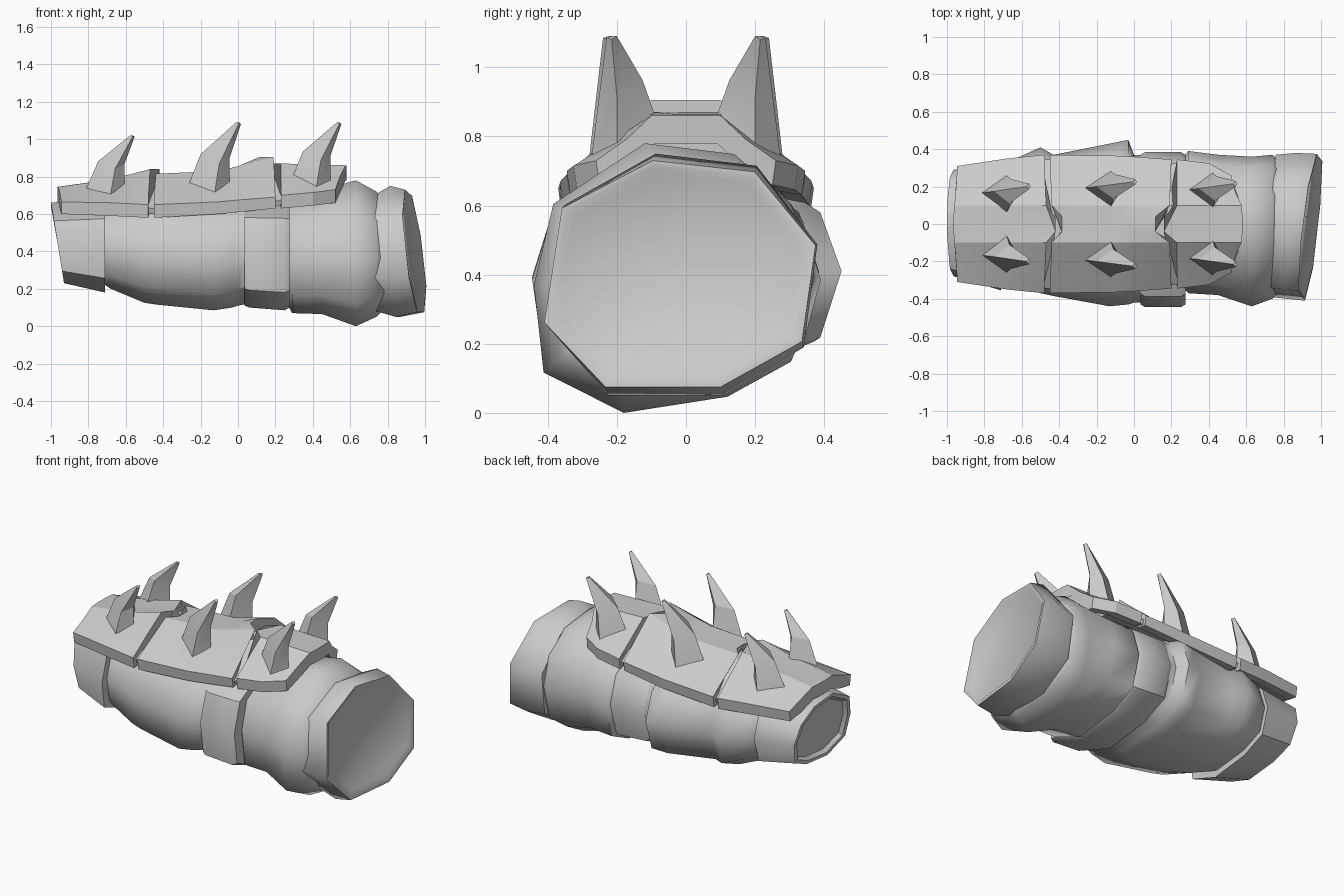
import bpy, bmesh, math

grey = bpy.data.materials.new("grey")
grey.diffuse_color = (0.6, 0.6, 0.6, 1)


def finish(name, bm, angle):
    bmesh.ops.recalc_face_normals(bm, faces=bm.faces)
    me = bpy.data.meshes.new(name)
    bm.to_mesh(me)
    bm.free()
    ob = bpy.data.objects.new(name, me)
    bpy.context.collection.objects.link(ob)
    me.materials.append(grey)
    bpy.context.view_layer.objects.active = ob
    ob.select_set(True)
    bpy.ops.object.shade_smooth_by_angle(angle=math.radians(angle))
    ob.select_set(False)


def loft(name, rings, angle):
    """Skin closed rings of equal length and cap both ends."""
    bm = bmesh.new()
    vs = [[bm.verts.new(p) for p in r] for r in rings]
    n = len(vs[0])
    for a, b in zip(vs, vs[1:]):
        for i in range(n):
            j = (i + 1) % n
            bm.faces.new((a[i], a[j], b[j], b[i]))
    bm.faces.new(vs[0])
    bm.faces.new(vs[-1])
    finish(name, bm, angle)


# Irregular cross-sections: octagon for the cuff, ten sides for the sleeves and bands
OCT = [(-.2, 1), (.55, .9), (1, .25), (.9, -.6), (.3, -1), (-.55, -1), (-1, -.43), (-.87, .58)]
DEC = [(-.2, 1), (.45, .92), (.86, .55), (1, .0), (.86, -.62), (.4, -.88), (-.35, -1),
       (-.93, -.7), (-1, -.05), (-.86, .55)]


def ring(shape, x, yl, yr, zb, zt, tz=0, ty=0):
    return [(x + tz * v + ty * u, (yl + yr) / 2 + u * (yr - yl) / 2,
             (zb + zt) / 2 + v * (zt - zb) / 2) for u, v in shape]


# Arm sections: (x, y left, y right, z bottom, z top, x tilt by z, x tilt by y)
SECTIONS = {
    "wrist_band": (DEC, [(-.94, -.24, .25, .27, .62, -.03), (-.965, -.25, .26, .25, .64, -.035),
                         (-.965, -.28, .29, .23, .66, -.035), (-.71, -.355, .33, .18, .69)]),
    "sleeve": (DEC, [(-.74, -.29, .28, .24, .66), (-.68, -.32, .33, .2, .68), (-.5, -.37, .41, .125, .71),
                     (-.43, -.385, .37, .115, .71), (-.13, -.44, .43, .085, .72), (-.03, -.43, .45, .10, .72),
                     (.0, -.42, .37, .11, .72), (.05, -.42, .37, .12, .72)]),
    "middle_band": (DEC, [(.035, -.43, .37, .11, .72), (.06, -.445, .385, .10, .72),
                          (.25, -.445, .385, .085, .72), (.275, -.43, .37, .10, .71)]),
    "elbow_sleeve": (DEC, [(.25, -.33, .34, .14, .68), (.29, -.37, .39, .07, .70), (.45, -.38, .37, .065, .73),
                           (.63, -.44, .36, .0, .78), (.74, -.40, .37, .05, .72), (.78, -.36, .33, .09, .68)]),
    "elbow_cuff": (OCT, [(.74, -.39, .37, .08, .70, -.01, .02), (.84, -.40, .38, .05, .75, -.02, .03),
                         (.942, -.41, .375, .075, .73, -.04, .045), (.942, -.395, .36, .095, .715, -.04, .045),
                         (.925, -.365, .335, .12, .69, -.04, .045)]),
}
for name, (shape, rows) in SECTIONS.items():
    loft(name, [ring(shape, *r) for r in rows], 40 if name.endswith("band") else 60)


# Armour plates: arch with rim at xs, crown edge at xm, notch at xc; half width w, rim lo to hi
def arch(xs, xm, xc, w, lo, hi, top, t=.08):
    xh = xs * .6 + xm * .4
    right = [(xc, .04, top), (xm, .1, top), (xh, .66 * w, hi + .48 * (top - hi)), (xs, w, hi),
             (xs, w - .01, lo), (xs, w - .07, lo + .01),
             (xh, .62 * w, hi + .48 * (top - hi) - t), (xm, .09, top - t), (xc, .04, top - t)]
    return right + [(x, -y, z) for x, y, z in reversed(right)]


PLATES = {
    "wrist_plate": [(-.945, -.96, -.965, .31, .60, .665, .745), (-.68, -.68, -.68, .35, .59, .66, .785),
                    (-.48, -.47, -.42, .37, .58, .65, .84)],
    "middle_plate": [(-.45, -.44, -.385, .37, .58, .65, .815), (-.1, -.1, -.1, .365, .60, .665, .83),
                     (.0, .0, .0, .36, .61, .675, .855), (.20, .19, .115, .345, .63, .69, .905)],
    "elbow_plate": [(.23, .23, .16, .345, .63, .70, .87), (.40, .40, .40, .325, .645, .715, .865),
                    (.52, .575, .58, .26, .66, .73, .86)],
    "plate_liner": [(-.7, -.7, -.7, .33, .61, .64, .75), (-.45, -.45, -.45, .345, .60, .63, .785),
                    (.21, .21, .21, .325, .645, .67, .84), (.4, .4, .4, .3, .66, .69, .83)],
}
for name, rows in PLATES.items():
    loft(name, [arch(*r) for r in rows], 20)

# Curved spikes in mirrored pairs: (base x, base z, height, y shift)
for i, (x, z, h, dy) in enumerate([(-.82, .72, .30, -.015), (-.28, .72, .37, .01), (.27, .75, .34, 0)]):
    for side, s in (("front", -1), ("back", 1)):
        k = h / .37

        def pts(rows):
            return [(x + a * (.5 + .5 * k), s * (b + dy), z + c * k) for a, b, c in rows]

        base = pts([(-.01, .18, -.03), (.145, .28, -.07), (.235, .20, .0), (.155, .08, .09)])
        mid = pts([(.08, .19, .20), (.18, .255, .15), (.235, .20, .18), (.17, .125, .23)])
        tip = pts([(.27, .215, .37), (.285, .23, .365), (.295, .215, .36), (.285, .20, .37)])
        loft(f"spike_{side}_{i + 1}", [base, mid, tip], 20)
